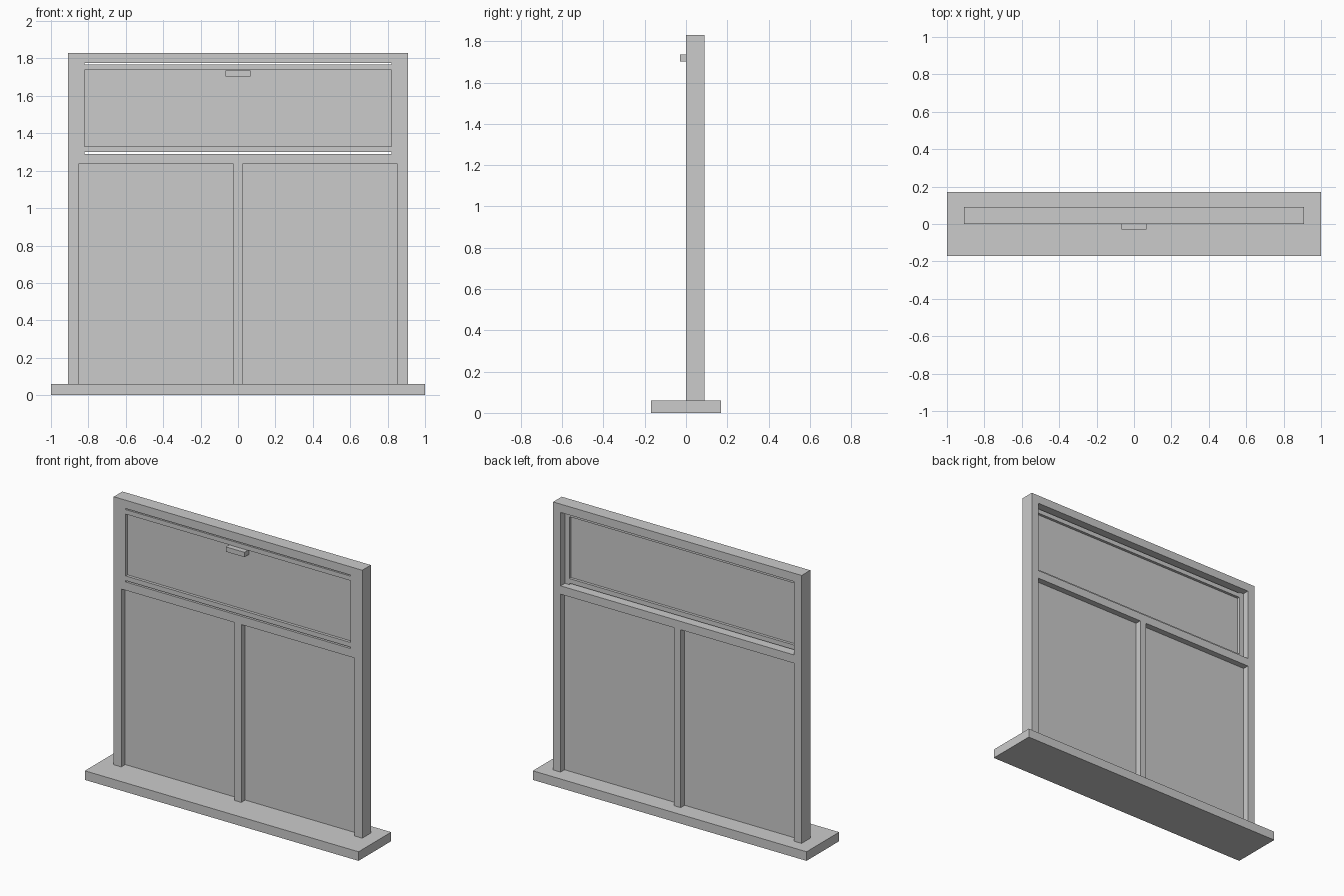
import bpy
import bmesh

if "Cube" in bpy.data.objects:
    bpy.data.objects.remove(bpy.data.objects["Cube"])


def box(name, x, y, z):
    """Axis-aligned box from (min, max) ranges."""
    bm = bmesh.new()
    bmesh.ops.create_cube(bm, size=1)
    for v in bm.verts:
        for i, (a, b) in enumerate((x, y, z)):
            v.co[i] = (a + b) / 2 + v.co[i] * (b - a)
    mesh = bpy.data.meshes.new(name)
    bm.to_mesh(mesh)
    bm.free()
    ob = bpy.data.objects.new(name, mesh)
    bpy.context.collection.objects.link(ob)
    return ob


def pair(name, x, y, z):
    """Box on the right side, mirrored to the left."""
    ob = box(name, x, y, z)
    m = ob.modifiers.new("Mirror", 'MIRROR')
    m.use_axis[0] = True
    return ob


FRAME = (0, 0.09)
SASH = (0, 0.045)

# Sill
box("sill", (-1, 1), (-0.17, 0.17), (0, 0.06))

# Fixed frame
pair("frame_jamb", (0.853, 0.908), FRAME, (0.06, 1.83))
box("frame_head", (-0.853, 0.853), FRAME, (1.775, 1.83))
box("transom", (-0.853, 0.853), FRAME, (1.235, 1.29))
box("mullion", (-0.024, 0.024), FRAME, (0.06, 1.235))

# Lower panes
pair("lower_pane", (0.024, 0.853), (0.041, 0.049), (0.06, 1.235))

# Upper sash, with narrow gaps above and below its rails
pair("sash_stile", (0.821, 0.853), SASH, (1.29, 1.775))
box("sash_bottom_rail", (-0.821, 0.821), SASH, (1.299, 1.33))
box("sash_top_rail", (-0.821, 0.821), SASH, (1.738, 1.768))
box("upper_pane", (-0.821, 0.821), (0.019, 0.027), (1.33, 1.738))

# Handle
box("sash_handle", (-0.068, 0.068), (-0.03, 0.019), (1.703, 1.735))
